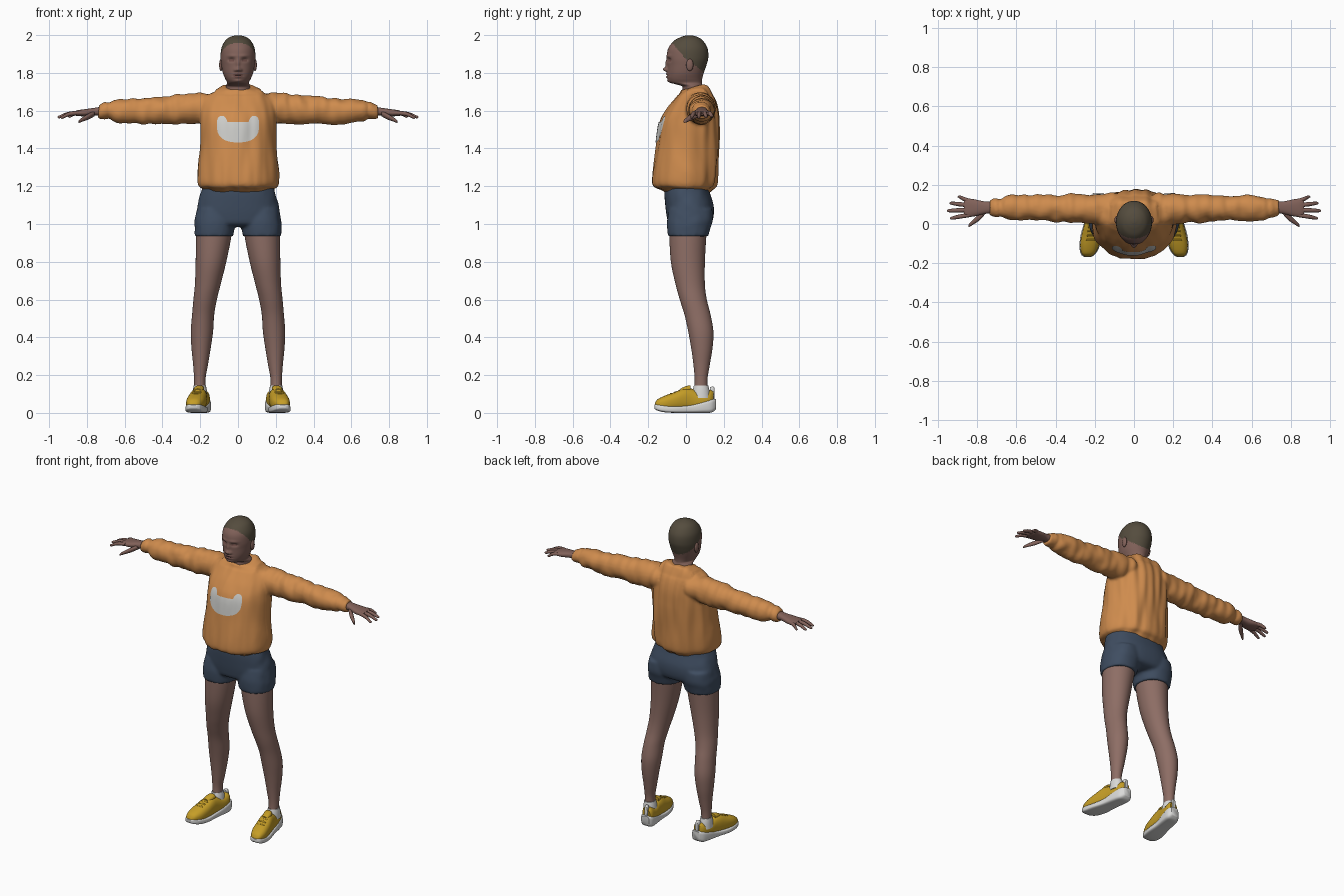
import bpy, bmesh, math
from mathutils import Vector, noise
from mathutils.bvhtree import BVHTree

cube = bpy.data.objects.get("Cube")
if cube:
    bpy.data.objects.remove(cube)


def material(name, r, g, b):
    mat = bpy.data.materials.new(name)
    mat.use_nodes = True
    mat.diffuse_color = (r, g, b, 1)
    shader = mat.node_tree.nodes["Principled BSDF"]
    shader.inputs["Base Color"].default_value = (r, g, b, 1)
    shader.inputs["Roughness"].default_value = 0.8
    return mat


ORANGE = material("orange fleece", .62, .26, .075)
NAVY = material("navy cotton", .05, .075, .12)
SKIN = material("brown skin", .27, .155, .13)
FACE = material("face skin", .22, .12, .1)
LIPS = material("dark lips", .15, .07, .06)
HAIR = material("cropped hair", .09, .073, .048)
YELLOW = material("yellow knit", .56, .34, .02)
WHITE = material("white rubber", .7, .7, .69)
PALE = material("pale print", .6, .6, .58)


def spline(rings, steps):
    """Smooth in-between rings (Catmull-Rom)."""
    out, last = [], len(rings) - 1
    for i in range(last):
        a, b, c, d = (rings[min(max(k, 0), last)] for k in range(i - 1, i + 3))
        for s in range(steps):
            t = s / steps
            out.append([q + t / 2 * (r - p + t * (2 * p - 5 * q + 4 * r - o + t * (3 * (q - r) + o - p)))
                        for p, q, r, o in zip(a, b, c, d)])
    return out + [list(rings[-1])]


def loft(bm, axis, rings, power=2.0, side=1, sides=32, steps=5):
    """Closed tube along an axis; each ring is (station, low u, high u, low v, high v)."""
    loops = []
    for t, u0, u1, v0, v1 in spline(rings, steps):
        loop = []
        for k in range(sides):
            ang = math.tau * k / sides
            c, s = (math.copysign(abs(f) ** (2 / power), f) for f in (math.cos(ang), math.sin(ang)))
            u = (u0 + u1) / 2 + c * (u1 - u0) / 2
            v = (v0 + v1) / 2 + s * (v1 - v0) / 2
            x, y, z = {"x": (t, u, v), "y": (u, t, v), "z": (u, v, t)}[axis]
            loop.append(bm.verts.new((x * side, y, z)))
        loops.append(loop)
    for a, b in zip(loops, loops[1:]):
        for k in range(sides):
            n = (k + 1) % sides
            bm.faces.new((a[k], a[n], b[n], b[k]))
    bm.faces.new(loops[0])
    bm.faces.new(loops[-1])


def finish(name, bm, *mats, angle=50):
    bmesh.ops.recalc_face_normals(bm, faces=bm.faces)
    mesh = bpy.data.meshes.new(name)
    bm.to_mesh(mesh)
    bm.free()
    obj = bpy.data.objects.new(name, mesh)
    bpy.context.collection.objects.link(obj)
    for mat in mats:
        mesh.materials.append(mat)
    mesh.shade_smooth()
    mesh.set_sharp_from_angle(angle=math.radians(angle))
    return obj


def part(name, axis, rings, mat, **kw):
    bm = bmesh.new()
    loft(bm, axis, rings, **kw)
    return finish(name, bm, mat)


def fuse(obj, voxel, rounds):
    """Blend overlapping volumes into one skin and bake it."""
    mod = obj.modifiers.new("blend", "REMESH")
    mod.mode, mod.voxel_size, mod.use_smooth_shade = "VOXEL", voxel, True
    soft = obj.modifiers.new("soften", "SMOOTH")
    soft.factor, soft.iterations = .5, rounds
    baked = bpy.data.meshes.new_from_object(obj.evaluated_get(bpy.context.evaluated_depsgraph_get()))
    obj.modifiers.clear()
    obj.data = baked
    baked.shade_smooth()
    return baked


def ball(bm, centre, size):
    made = bmesh.ops.create_uvsphere(bm, u_segments=20, v_segments=14, radius=1)["verts"]
    bmesh.ops.scale(bm, vec=size, verts=made)
    bmesh.ops.translate(bm, vec=centre, verts=made)
    return made


# Sweater: body and sleeves fused, then creased
bm = bmesh.new()
loft(bm, "z", [(1.165, -.17, .17, -.11, .12), (1.185, -.185, .185, -.14, .14), (1.2, -.208, .208, -.175, .16),
               (1.25, -.215, .215, -.18, .17), (1.4, -.2, .2, -.16, .178), (1.53, -.2, .2, -.14, .176),
               (1.6, -.2, .2, -.105, .17), (1.66, -.185, .185, -.06, .155), (1.695, -.15, .15, -.035, .135),
               (1.72, -.085, .085, -.028, .115)], power=2.1, sides=64)
for side in (1, -1):
    loft(bm, "x", [(.1, 0, .16, 1.56, 1.685), (.2, 0, .155, 1.53, 1.695), (.35, .01, .15, 1.53, 1.68),
                   (.5, .018, .147, 1.528, 1.668), (.6, .018, .147, 1.535, 1.662), (.66, .025, .143, 1.542, 1.66),
                   (.685, .04, .13, 1.56, 1.642), (.7, .036, .132, 1.555, 1.645), (.74, .045, .123, 1.56, 1.632)],
         side=side)
sweater = finish("sweater", bm, ORANGE)
mesh = fuse(sweater, .0085, 4)
normals = [v.normal.copy() for v in mesh.vertices]
for v, normal in zip(mesh.vertices, normals):
    x, y, z = v.co
    sleeve = min(max((abs(x) - .18) / .08, 0), 1)
    upright = noise.noise(Vector((x * 22, y * 12, z * 4)))
    across = noise.noise(Vector((x * 20, y * 9 + z * 6, z * 9)))
    v.co += normal * ((1 - sleeve) * upright * (.012 if y > 0 else .007) + sleeve * across * .011)
    if z > 1.68 and abs(x) < .12:
        v.co.z += .2 * (y - .02) * min((z - 1.68) / .03, 1)

# Chest print: thin plate following the sweater front
tree = BVHTree.FromPolygons([v.co for v in mesh.vertices], [p.vertices for p in mesh.polygons])
bm = bmesh.new()
cols, rows, half = 60, 16, .112
grid = []
for i in range(cols + 1):
    x = half * (2 * i / cols - 1)
    ear = max(0, 1 - ((abs(x) - .085) / .027) ** 2)
    top = 1.54 + .033 * math.sqrt(ear)
    low = 1.51 - .078 * (1 - abs(x / half) ** 2.6) ** .5
    line = []
    for j in range(rows + 1):
        z = low + (top - low) * j / rows
        hit = tree.ray_cast(Vector((x, -1, z)), Vector((0, 1, 0)))[0]
        line.append(bm.verts.new((x, (hit.y if hit else -.1) - .004, z)))
    grid.append(line)
for a, b in zip(grid, grid[1:]):
    for j in range(rows):
        bm.faces.new((a[j], b[j], b[j + 1], a[j + 1]))
finish("chest_print", bm, PALE)

# Shorts: hips and two short legs fused
bm = bmesh.new()
loft(bm, "z", [(1.22, -.18, .18, -.11, .115), (1.17, -.195, .195, -.115, .125), (1.1, -.215, .215, -.11, .146),
               (1.04, -.225, .225, -.102, .146), (1, -.215, .215, -.09, .13), (.985, -.15, .15, -.05, .09)],
     power=2.3, sides=48)
for side in (1, -1):
    loft(bm, "z", [(1.08, .03, .215, -.09, .14), (1.02, .015, .229, -.1, .142), (.98, .018, .231, -.1, .13),
                   (.935, .026, .23, -.096, .118)], power=2.2, side=side)
shorts = finish("shorts", bm, NAVY)
for v in fuse(shorts, .009, 4).vertices:
    v.co.x *= 1 + .02 * noise.noise(v.co * 18)

# Head and neck, with features pulled out of the surface
bm = bmesh.new()
loft(bm, "z", [(z, -w, w, front, back) for z, w, front, back in (
    (1.66, .08, -.02, .11), (1.7, .068, -.02, .103), (1.728, .064, -.02, .09), (1.74, .06, -.055, .085),
    (1.75, .058, -.086, .084), (1.77, .068, -.097, .086), (1.8, .08, -.099, .094), (1.84, .088, -.099, .108),
    (1.88, .092, -.102, .118), (1.93, .088, -.094, .114), (1.97, .068, -.063, .09), (1.99, .042, -.026, .062),
    (1.999, .012, .005, .03))], sides=112, steps=9)
pulls = [((0, -.1, 1.818), (.014, .011), -.022), ((0, -.1, 1.845), (.009, .022), -.01),
         ((0, -.1, 1.794), (.022, .006), -.007), ((0, -.1, 1.778), (.02, .006), -.007),
         ((0, -.1, 1.786), (.022, .0025), .004), ((0, -.095, 1.757), (.02, .01), -.006)]
for side in (1, -1):
    pulls += [((side * .035, -.09, 1.868), (.017, .01), .014), ((side * .035, -.09, 1.864), (.01, .005), -.006),
              ((side * .032, -.09, 1.89), (.024, .007), -.005), ((side * .015, -.1, 1.814), (.007, .007), -.008)]
shift = {}
for v in bm.verts:
    if v.co.y < -.02:
        shift[v] = sum(push * math.exp(-((v.co.x - c[0]) / r[0]) ** 2 - ((v.co.z - c[2]) / r[1]) ** 2)
                       for c, r, push in pulls)
for v, dy in shift.items():
    v.co.y += dy
for f in bm.faces:
    x, y, z = f.calc_center_median()
    hairline = min(max(1.955 - 1.2 * (y + .07), 1.875 - .75 * y), 1.957)
    if z > hairline:
        f.material_index = 1
    elif y < -.08 and abs(x) < .026 and abs(z - 1.786) < .013 - .3 * abs(x):
        f.material_index = 2
    elif y < -.05 and .018 < abs(x) < .05 and abs(z - 1.866) < .0025:
        f.material_index = 2
finish("head", bm, FACE, HAIR, LIPS, angle=80)

# Paired parts
for label, side in (("left", 1), ("right", -1)):
    bm = bmesh.new()
    ball(bm, (side * .09, .02, 1.842), (.01, .019, .032))
    finish(label + "_ear", bm, FACE)

    part(label + "_leg", "z", [
        (1, .03, .215, -.085, .115), (.94, .034, .222, -.088, .108), (.8, .062, .224, -.08, .1),
        (.68, .092, .228, -.055, .1), (.6, .112, .236, -.033, .11), (.52, .126, .243, -.008, .13),
        (.43, .132, .25, .012, .145), (.34, .145, .246, .028, .14), (.25, .16, .237, .04, .125),
        (.17, .173, .232, .046, .113), (.08, .17, .232, .04, .115)], SKIN, side=side, sides=40)
    part(label + "_sock", "z", [(.08, .16, .24, .03, .13), (.12, .165, .238, .036, .124),
                                (.145, .17, .235, .042, .118)], WHITE, side=side)

    # Hand: wrist and palm, then fingers from knuckle to tip
    bm = bmesh.new()
    loft(bm, "x", [(.7, .055, .115, 1.57, 1.625), (.76, .052, .115, 1.575, 1.615), (.81, .04, .125, 1.57, 1.608),
                   (.85, .036, .13, 1.572, 1.602), (.868, .045, .122, 1.576, 1.596)], side=side, power=2.4)
    for y, x_tip, y_tip, z_tip in ((.046, .94, .03, 1.565), (.072, .955, .068, 1.567),
                                   (.096, .942, .106, 1.568), (.118, .9, .138, 1.57)):
        loft(bm, "x", [(x, cy - r, cy + r, cz - r, cz + r) for x, cy, cz, r in (
            (.84, y, 1.588, .011), ((.84 + x_tip) / 2, (y + y_tip) / 2, 1.583, .011),
            (x_tip - .01, y_tip, z_tip, .008), (x_tip, y_tip, z_tip, .002))], side=side, sides=12)
    loft(bm, "x", [(.76, .05, .09, 1.57, 1.6), (.79, .018, .055, 1.554, 1.585), (.82, -.002, .025, 1.543, 1.567),
                   (.84, -.014, .004, 1.536, 1.552), (.845, -.013, -.005, 1.537, 1.542)], side=side, sides=12)
    finish(label + "_hand", bm, FACE)

    # Shoe: stations run toe to heel and the toe turns outward
    def shoe(name, stations, mat, power):
        return part(label + name, "y", [(y, .208 - .17 * y - w, .208 - .17 * y + w, low, high)
                                        for y, w, low, high in stations], mat, power=power, side=side, sides=40)

    shoe("_sole", [(-.168, .018, .024, .042), (-.155, .036, .014, .046), (-.12, .05, .004, .042),
                   (-.06, .055, 0, .036), (.02, .047, 0, .042), (.09, .047, 0, .062),
                   (.135, .042, .002, .074), (.158, .026, .018, .074)], WHITE, 4)
    shoe("_shoe_upper", [(-.165, .016, .03, .05), (-.15, .034, .02, .072), (-.11, .048, .01, .092),
                         (-.06, .05, .01, .11), (-.01, .046, .01, .13), (.03, .042, .01, .128),
                         (.08, .042, .01, .112), (.125, .038, .02, .122), (.145, .026, .03, .115)], YELLOW, 2.4)
    shoe("_shoe_tongue", [(-.03, .02, .09, .128), (0, .026, .1, .142), (.025, .024, .11, .146)], YELLOW, 2.4)
    shoe("_heel_tab", [(.128, .012, .07, .136), (.142, .013, .07, .14), (.152, .01, .07, .132)], WHITE, 3)
    # Lace bars across the instep
    for k in range(4):
        y, z = -.085 + .022 * k, .1 + .0085 * k
        shoe("_lace_%d" % (k + 1), [(y, .02, z - .006, z + .002), (y + .004, .024, z - .006, z + .006),
                                    (y + .009, .02, z - .004, z + .004)], YELLOW, 2)
